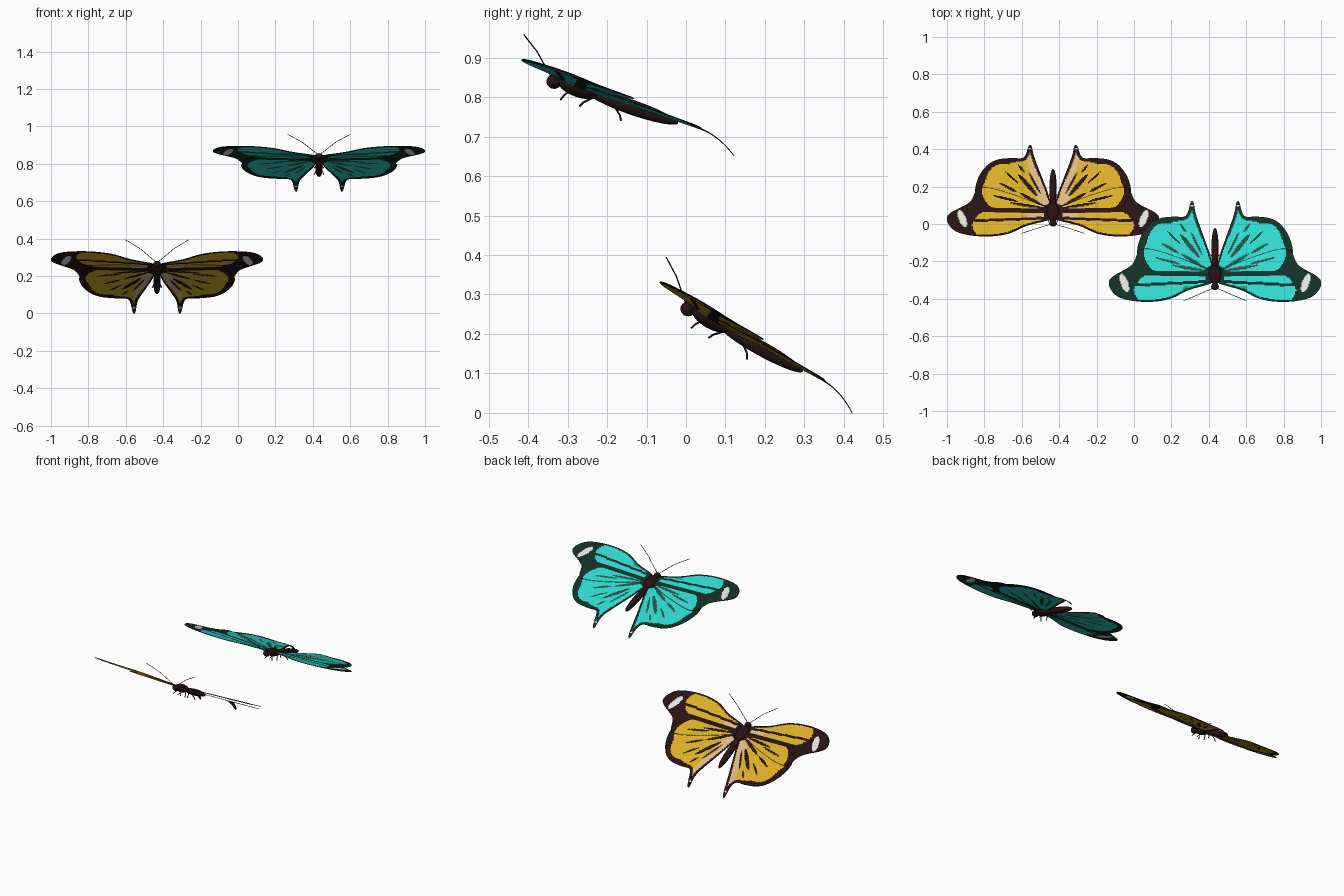
import bpy, bmesh, math
from mathutils import Vector, Matrix
from mathutils.geometry import intersect_point_line

if "Cube" in bpy.data.objects:
    bpy.data.objects.remove(bpy.data.objects["Cube"])

CELL = 0.0055


def mat(name, r, g, b):
    m = bpy.data.materials.new(name)
    m.diffuse_color = (r, g, b, 1)
    m.use_nodes = True
    m.node_tree.nodes["Principled BSDF"].inputs["Base Color"].default_value = m.diffuse_color
    return m


brown = mat("dark_brown", 0.02, 0.006, 0.006)
yellow = mat("golden_yellow", 0.70, 0.43, 0.02)
tan = mat("tan", 0.73, 0.48, 0.22)
white = mat("off_white", 0.76, 0.76, 0.73)
dark_green = mat("dark_green", 0.006, 0.03, 0.02)
cyan = mat("cyan", 0.03, 0.70, 0.64)
moss = mat("moss_green", 0.018, 0.085, 0.06)
green = mat("leaf_green", 0.008, 0.38, 0.16)


def smooth(pts, n=5):
    """Closed Catmull-Rom loop through the points."""
    out, k = [], len(pts)
    for i in range(k):
        a, b, c, d = (Vector(pts[(i + j) % k]) for j in (-1, 0, 1, 2))
        for s in range(n):
            t = s / n
            out.append(0.5 * (2 * b + (c - a) * t + (2 * a - 5 * b + 4 * c - d) * t * t
                              + (3 * b - a - 3 * c + d) * t ** 3))
    return out


# Wing outlines: x out from the body, y along the body from the head
FORE = smooth([(.012, .02), (.14, -.025), (.24, -.076), (.35, -.095), (.46, -.087), (.53, -.06),
               (.566, -.005), (.55, .043), (.445, .112), (.385, .205), (.2, .16), (.015, .075)])
HIND = smooth([(.012, .07), (.15, .025), (.34, .045), (.412, .16), (.403, .26), (.357, .34),
               (.30, .38), (.224, .392), (.155, .398), (.130, .483), (.115, .483), (.10, .40),
               (.05, .25), (.025, .17)])

ROOT = Vector((.02, .08))
# Dark vein streaks fanning from the root: angle, start, end, half-width
STREAKS = [(9, .03, .22, .009), (14, .17, .31, .007), (32, .03, .19, .010), (31, .20, .31, .008),
           (52, .10, .27, .012), (44, .23, .33, .006), (64, .11, .25, .007), (59, .26, .32, .006)]


def edge_distance(p, loop):
    best = 1
    for a, b in zip(loop, loop[1:] + loop[:1]):
        q, t = intersect_point_line(p, a, b)
        q = Vector(a).lerp(b, min(1, max(0, t)))
        best = min(best, (q - p).length)
    return best


def inside(p, loop):
    hit = False
    for a, b in zip(loop, loop[1:] + loop[:1]):
        if (a.y > p.y) != (b.y > p.y) and p.x < a.x + (p.y - a.y) * (b.x - a.x) / (b.y - a.y):
            hit = not hit
    return hit


def zone(p):
    """Colour slot: 0 border, 1 main, 2 streak, 3 white, 4 inner, 5 root."""
    x, y = p
    # white patch near the wing tip, white dot on the tail
    if ((x - .485 - .3 * (y - .01)) / .021) ** 2 + ((y - .01) / .052) ** 2 < 1:
        return 3
    if (p - Vector((.123, .46))).length < .006:
        return 3
    # two long forewing cells split by a dark vein
    if y < .052:
        vein = .026 - .065 * x
        if x < .05 or x + 8 * (y + .03) ** 2 > .432 or abs(y - vein) < .008:
            return 0
        if not inside(p, FORE) or edge_distance(p, FORE) < .011:
            return 0
        if y > vein:
            return 4 if x < .14 else 1
        return 5 if x < .17 and y < .012 - .1 * x else 1
    # scalloped hindwing field
    if y < .082 or not inside(p, HIND):
        return 0
    d = p - ROOT
    ang, r = math.atan2(d.y, d.x), d.length
    margin = .008 + .065 * x
    if x > .15:
        margin += .012 * (1 - abs(math.sin(7 * ang)))
    if r < .035 or y > .43 or edge_distance(p, HIND) < margin:
        return 0
    for deg, r0, r1, w in STREAKS:
        t = (r - r0) / (r1 - r0)
        if 0 < t < 1 and abs(ang - math.radians(deg)) * r < w * math.sin(math.pi * t) ** .5:
            return 2
    return 4 if x < .05 + .24 * y else 1


def fore_height(x, y):
    return .012 + .04 * x


def hind_height(x, y):
    return .006 + .025 * x - 3.2 * max(0, y - .385) ** 2


def wing_mesh(name, outline, height):
    """Fill the outline, cut it into small cells, colour them and bend the sheet."""
    bm = bmesh.new()
    f = bm.faces.new([bm.verts.new((p.x, p.y, 0)) for p in outline])
    f.normal_update()
    if f.normal.z < 0:
        f.normal_flip()
    for ax in (0, 1):
        lo, hi = min(p[ax] for p in outline), max(p[ax] for p in outline)
        no = Vector((1 - ax, ax, 0))
        for i in range(1, int((hi - lo) / CELL) + 1):
            bmesh.ops.bisect_plane(bm, geom=bm.verts[:] + bm.edges[:] + bm.faces[:], dist=1e-6,
                                   plane_co=no * (lo + .00013 + i * CELL), plane_no=no)
    for f in bm.faces:
        f.material_index = zone(f.calc_center_median().xy)
        f.smooth = True
    for v in bm.verts:
        v.co.z = height(v.co.x, v.co.y)
    me = bpy.data.meshes.new(name)
    bm.to_mesh(me)
    bm.free()
    return me


def body_mesh():
    """Head, thorax and abdomen as stretched balls: y, height, half-sizes."""
    bm = bmesh.new()
    for y, h, sx, sy, sz in ((0, .001, .021, .019, .018), (.065, .007, .036, .056, .024),
                             (.21, .004, .020, .122, .019)):
        bmesh.ops.create_uvsphere(bm, u_segments=16, v_segments=12, radius=1,
                                  matrix=Matrix.Translation((0, y, h)) @ Matrix.Diagonal((sx, sy, sz, 1)))
    for f in bm.faces:
        f.smooth = True
    me = bpy.data.meshes.new("body")
    bm.to_mesh(me)
    bm.free()
    return me


def wires(name, paths, depth):
    """Thin round wires, repeated on both sides."""
    cu = bpy.data.curves.new(name, 'CURVE')
    cu.dimensions, cu.bevel_depth, cu.bevel_resolution, cu.use_fill_caps = '3D', depth, 1, True
    for path in paths:
        for s in (1, -1):
            sp = cu.splines.new('POLY')
            sp.points.add(len(path) - 1)
            for pt, (x, y, z) in zip(sp.points, path):
                pt.co = (s * x, y, z, 1)
    return cu


fore = wing_mesh("forewings", FORE, fore_height)
hind = wing_mesh("hindwings", HIND, hind_height)
body = body_mesh()
antennae = wires("antennae", [[(.006, -.01, .01), (.09, -.066, .06), (.168, -.111, .089)]], .0016)
legs = wires("legs", [[(.008, y, -.008), (.02, y + k, -.024), (.026, y + 1.4 * k, -.037)]
                      for y, k in ((.045, -.01), (.104, -.016), (.165, .02))], .0025)


def butterfly(prefix, loc, tilt, mats):
    for part in (fore, hind, body, antennae, legs):
        data = part.copy()
        ob = bpy.data.objects.new(prefix + "_" + part.name, data)
        bpy.context.collection.objects.link(ob)
        ob.location, ob.rotation_euler = loc, (-math.radians(tilt), 0, 0)
        if part in (fore, hind):
            for m in mats:
                data.materials.append(m)
            ob.modifiers.new("mirror", 'MIRROR')
            so = ob.modifiers.new("thickness", 'SOLIDIFY')
            so.thickness, so.offset = .002, 0
        else:
            data.materials.append(brown)


butterfly("yellow_butterfly", (-.433, .004, .262), 29, [brown, yellow, brown, white, tan, yellow])
butterfly("cyan_butterfly", (.433, -.335, .838), 19, [dark_green, cyan, moss, white, cyan, green])
